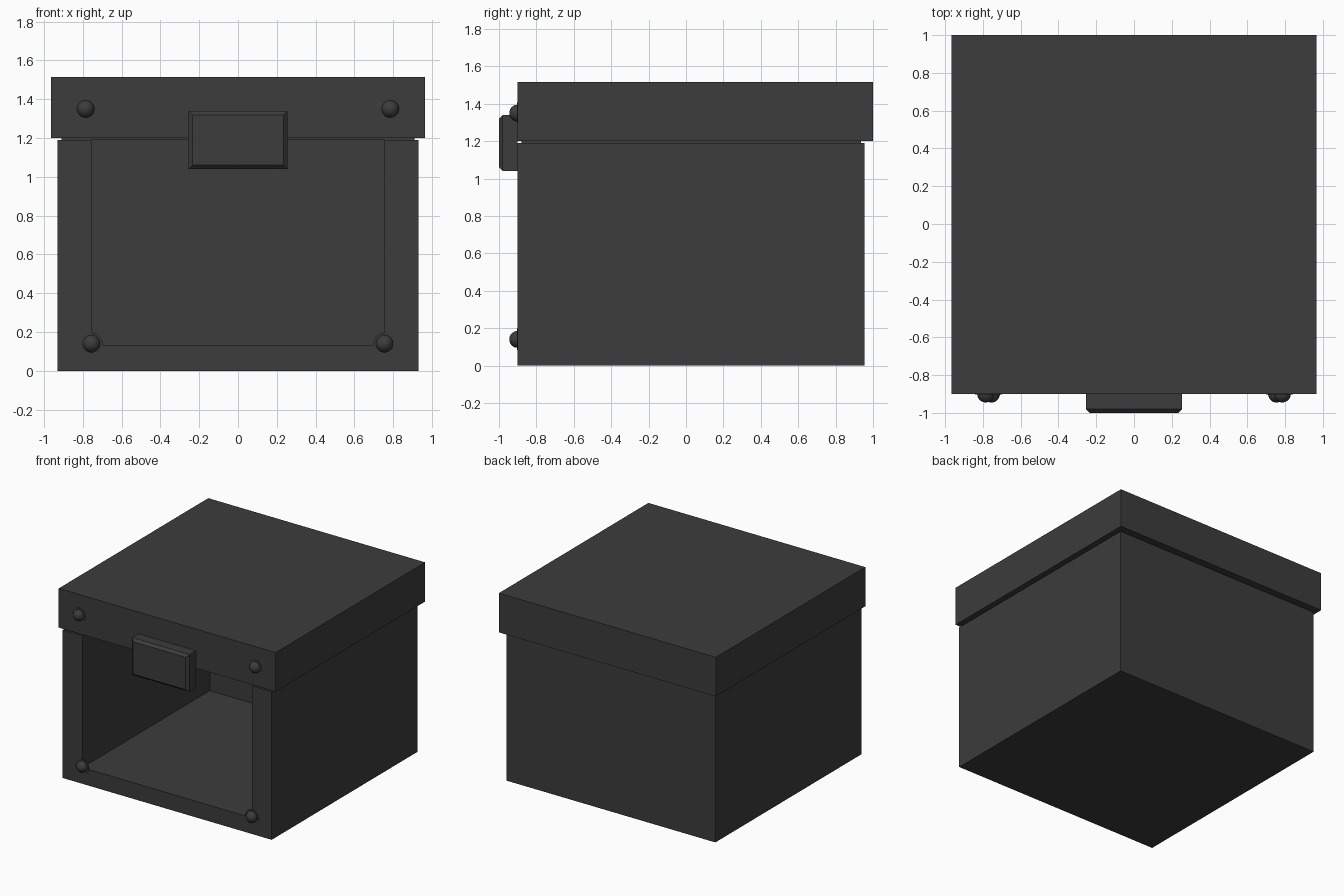
import bpy
import bmesh
import math
from mathutils import Vector

default = bpy.data.objects.get("Cube")
if default:
    bpy.data.objects.remove(default, do_unlink=True)

# One charcoal finish for every part
charcoal = bpy.data.materials.new("charcoal")
charcoal.use_nodes = True
COLOUR = (0.045, 0.045, 0.045, 1)
charcoal.diffuse_color = COLOUR
charcoal.node_tree.nodes["Principled BSDF"].inputs["Base Color"].default_value = COLOUR

FRONT = -0.9


def add_object(name, bm):
    mesh = bpy.data.meshes.new(name)
    bm.to_mesh(mesh)
    bm.free()
    mesh.materials.append(charcoal)
    obj = bpy.data.objects.new(name, mesh)
    bpy.context.collection.objects.link(obj)
    return obj


def box(name, half_width, y_range, z_range, chamfer=0):
    """Box centred on x, optionally with a chamfered front face."""
    bm = bmesh.new()
    bmesh.ops.create_cube(bm, size=1)
    for v in bm.verts:
        v.co = Vector((v.co.x * 2 * half_width,
                       y_range[v.co.y > 0],
                       z_range[v.co.z > 0]))
    if chamfer:
        edges = [e for e in bm.edges
                 if all(v.co.y < y_range[0] + 0.001 for v in e.verts)]
        bmesh.ops.bevel(bm, geom=edges, offset=chamfer, segments=1,
                        affect='EDGES')
    return add_object(name, bm)


# Box body, hollowed out through the front and the top
body = box("box_body", 0.93, (FRONT, 0.955), (0, 1.19))
cutter = box("cavity_cutter", 0.755, (-1.1, 0.72), (0.13, 1.4))
cutter.hide_render = True
hollow = body.modifiers.new("hollow", 'BOOLEAN')
hollow.operation = 'DIFFERENCE'
hollow.solver = 'EXACT'
hollow.object = cutter
bpy.context.view_layer.objects.active = body
bpy.ops.object.modifier_apply(modifier="hollow")
bpy.data.objects.remove(cutter, do_unlink=True)

# Lid on a recessed neck, with its clasp
box("lid_neck", 0.91, (-0.88, 0.935), (1.19, 1.2))
box("lid", 0.965, (FRONT, 1.0), (1.2, 1.515))
box("clasp", 0.255, (-1.0, FRONT), (1.04, 1.34), chamfer=0.02)


# Round studs, each on a thin washer
def stud(name, x, z):
    bm = bmesh.new()
    bmesh.ops.create_uvsphere(bm, u_segments=32, v_segments=16, radius=0.045)
    bmesh.ops.create_cone(bm, cap_ends=True, segments=32,
                          radius1=0.057, radius2=0.057, depth=0.006)
    obj = add_object(name, bm)
    obj.location = (x, FRONT, z)
    obj.rotation_euler.x = math.radians(90)
    bpy.ops.object.select_all(action='DESELECT')
    obj.select_set(True)
    bpy.context.view_layer.objects.active = obj
    bpy.ops.object.shade_smooth_by_angle(angle=math.radians(35))


for side, sign in (("left", 1), ("right", -1)):
    stud("lid_stud_" + side, sign * 0.785, 1.35)
    stud("box_stud_" + side, sign * 0.755, 0.14)
